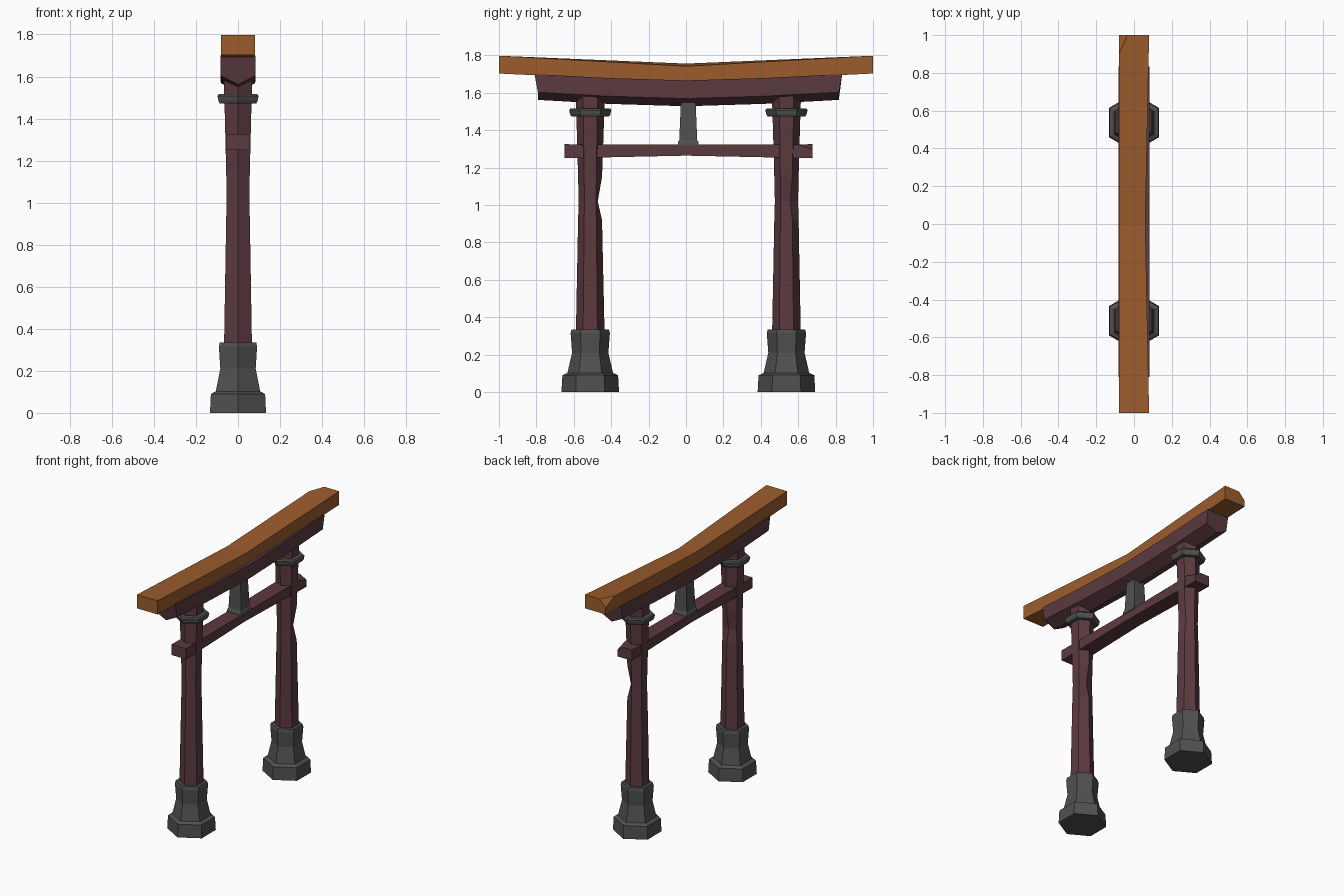
import bpy, bmesh
from math import cos, sin, radians
from mathutils import Vector

cube = bpy.data.objects.get("Cube")
if cube:
    bpy.data.objects.remove(cube, do_unlink=True)


def material(name, rgb):
    m = bpy.data.materials.new(name)
    m.use_nodes = True
    m.diffuse_color = (*rgb, 1)
    m.node_tree.nodes["Principled BSDF"].inputs["Base Color"].default_value = (*rgb, 1)
    return m


ORANGE = material("orange_wood", (0.33, 0.107, 0.026))
MAROON = material("maroon_wood", (0.105, 0.042, 0.049))
STONE = material("grey_stone", (0.08, 0.08, 0.08))


def loft(name, rings, mat, chip=None):
    """Skin a list of point rings, cap the ends, optionally slice off a corner."""
    bm = bmesh.new()
    loops = [[bm.verts.new(p) for p in ring] for ring in rings]
    n = len(loops[0])
    for a, b in zip(loops, loops[1:]):
        for i in range(n):
            j = (i + 1) % n
            bm.faces.new((a[i], a[j], b[j], b[i]))
    bm.faces.new(loops[0])
    bm.faces.new(loops[-1])
    bmesh.ops.recalc_face_normals(bm, faces=bm.faces)
    if chip:
        a, b, c, corner = (Vector(p) for p in chip)
        normal = (b - a).cross(c - a)
        if normal.dot(corner - a) < 0:
            normal.negate()
        cut = bmesh.ops.bisect_plane(bm, geom=bm.verts[:] + bm.edges[:] + bm.faces[:],
                                     plane_co=a, plane_no=normal, clear_outer=True)
        bmesh.ops.holes_fill(bm, edges=[e for e in cut["geom_cut"]
                                        if isinstance(e, bmesh.types.BMEdge)])
        bmesh.ops.recalc_face_normals(bm, faces=bm.faces)
    mesh = bpy.data.meshes.new(name)
    bm.to_mesh(mesh)
    bm.free()
    mesh.materials.append(mat)
    obj = bpy.data.objects.new(name, mesh)
    bpy.context.collection.objects.link(obj)
    return obj


def hexagon(y, z, r, dent=None, depth=0):
    """Hexagon with corners towards front and back; one corner can be dented."""
    pts = []
    for angle in range(30, 390, 60):
        k = r - depth if angle == dent else r
        pts.append((k * cos(radians(angle)), y + k * sin(radians(angle)), z))
    return pts


def box_ring(y, hx, z0, z1):
    return [(-hx, y, z0), (hx, y, z0), (hx, y, z1), (-hx, y, z1)]


# Pillars with stone feet and collars
FOOT = [(0, .154), (.09, .149), (.102, .122), (.21, .097), (.315, .105), (.335, .1)]
COLLAR = [(1.472, .1), (1.486, .108), (1.508, .113), (1.517, .105)]
SHAFT = [(.3, .077), (.92, .065, .002), (1.02, .062, .022), (1.15, .065, .002),
         (1.4, .072), (1.62, .079)]
for side, y, dent in (("front", -.512, 90), ("back", .537, 30)):
    loft(side + "_foot", [hexagon(y, z, r) for z, r in FOOT], STONE)
    loft(side + "_collar", [hexagon(y, z, r) for z, r in COLLAR], STONE)
    loft(side + "_pillar", [hexagon(y, s[0], s[1], dent, *s[2:]) for s in SHAFT], MAROON)

# Lower tie beam, slightly arched underneath, with one broken corner
loft("tie_beam", [box_ring(-.65, .056, 1.25, 1.325), box_ring(0, .052, 1.264, 1.322),
                  box_ring(.675, .056, 1.25, 1.325)], MAROON,
     chip=((.056, .59, 1.325), (.056, .675, 1.297), (.01, .675, 1.325), (.056, .675, 1.325)))

# Central strut with a flared foot
STRUT = [(1.318, .057), (1.338, .054), (1.348, .048), (1.56, .039)]
loft("centre_strut", [[(sx * h, .012 + sy * h, z) for sx, sy in
                       ((-1, -1), (1, -1), (1, 1), (-1, 1))] for z, h in STRUT], STONE)


# Upper beam: sagging, keel-shaped underside, ends slanting inwards below
def keel_ring(y, slant, drop):
    low = y - slant
    return [(-.083, y, 1.7 - drop), (-.082, low, 1.603 - drop), (0, low, 1.562 - drop),
            (.082, low, 1.603 - drop), (.083, y, 1.7 - drop)]


loft("upper_beam", [keel_ring(-.81, -.018, 0), keel_ring(-.42, 0, .021),
                    keel_ring(0, 0, .034), keel_ring(.42, 0, .021),
                    keel_ring(.835, .018, 0)], MAROON)

# Roof beam: bent in the middle, worn along one edge, one broken corner
middle = [(-.079, 0, 1.655), (.06, 0, 1.655), (.06, 0, 1.742), (-.079, 0, 1.756)]
loft("roof_beam", [box_ring(-1, .08, 1.703, 1.798), middle, box_ring(1, .08, 1.703, 1.798)],
     ORANGE, chip=((-.08, .9, 1.793), (-.035, 1, 1.798), (-.08, 1, 1.75), (-.08, 1, 1.798)))
